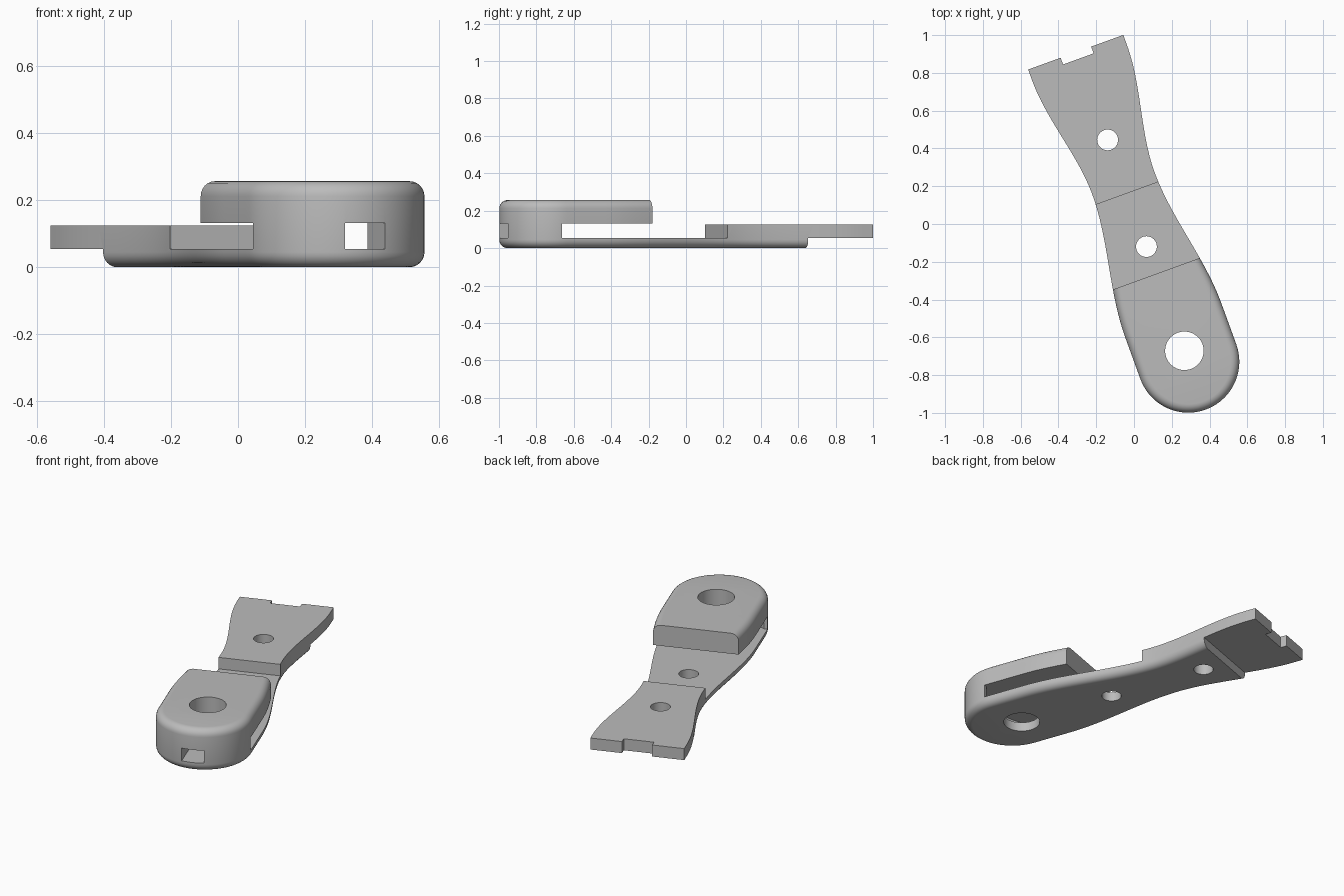
import bpy, bmesh, math
from mathutils import Matrix

if "Cube" in bpy.data.objects:
    bpy.data.objects.remove(bpy.data.objects["Cube"])

MID = 0.021                      # centre line offset of the link
TILT = Matrix.Rotation(math.radians(20), 4, 'Z')
ROUND, TIP_Y, END_Y, TIP_R, TOP = 0.045, -0.783, 0.96, 0.27, 0.257
FLOOR, PLATE, ROOF = 0.055, 0.125, 0.132

grey = bpy.data.materials.new("plain grey")
grey.use_nodes = True
colour = (0.5, 0.5, 0.5, 1)
grey.diffuse_color = colour
grey.node_tree.nodes["Principled BSDF"].inputs["Base Color"].default_value = colour


def half_width(y):
    """Waisted side profile: wide at both ends, narrow in the middle."""
    far, wide = (0.9, 0.268) if y > 0.22 else (-0.55, TIP_R)
    t = min(1, (y - 0.22) / (far - 0.22))
    return 0.175 + (wide - 0.175) * t * t * (3 - 2 * t)


def outline(inset):
    """Closed plan outline, rounded at the front tip."""
    steps = 48
    ys = [TIP_Y + (END_Y - TIP_Y) * i / steps for i in range(steps + 1)]
    right = [(MID + half_width(y) - inset, y) for y in ys]
    left = [(2 * MID - x, y) for x, y in reversed(right)]
    r = TIP_R - inset
    angles = [math.pi * (1 + i / 40) for i in range(1, 40)]
    tip = [(MID + r * math.cos(a), TIP_Y + r * math.sin(a)) for a in angles]
    return right + left + tip


def loft(name, levels):
    """Solid through stacked loops given as (z, points)."""
    bm = bmesh.new()
    rings = [[bm.verts.new((x, y, z)) for x, y in pts] for z, pts in levels]
    n = len(rings[0])
    for a, b in zip(rings, rings[1:]):
        for i in range(n):
            j = (i + 1) % n
            bm.faces.new((a[i], a[j], b[j], b[i]))
    bm.faces.new(rings[0][::-1])
    bm.faces.new(rings[-1])
    bmesh.ops.recalc_face_normals(bm, faces=bm.faces)
    bm.transform(TILT)
    mesh = bpy.data.meshes.new(name)
    bm.to_mesh(mesh)
    bm.free()
    mesh.materials.append(grey)
    obj = bpy.data.objects.new(name, mesh)
    bpy.context.collection.objects.link(obj)
    return obj


def cut(name, points, z0, z1):
    cutter = loft(name, [(z0, points), (z1, points)])
    cutter.hide_render = True
    mod = link.modifiers.new(name, 'BOOLEAN')
    mod.operation, mod.solver, mod.object = 'DIFFERENCE', 'EXACT', cutter
    bpy.ops.object.modifier_apply(modifier=mod.name)
    bpy.data.objects.remove(cutter)


def box(x0, x1, y0, y1):
    return [(x0, y0), (x1, y0), (x1, y1), (x0, y1)]


def circle(y, r):
    angles = [math.tau * i / 48 for i in range(48)]
    return [(MID + r * math.cos(a), y + r * math.sin(a)) for a in angles]


# Full-height body with rounded lower and upper rims
rim = [math.pi / 2 * i / 6 for i in range(7)]
lower = [(ROUND * (1 - math.cos(a)), ROUND * (1 - math.sin(a))) for a in rim]
levels = [(z, outline(d)) for z, d in lower]
levels += [(TOP - z, outline(d)) for z, d in reversed(lower)]
link = loft("hinge_link", levels)
bpy.context.view_layer.objects.active = link
link.select_set(True)

# Steps: open channel, lowered rear plate, raised tail underside
cut("channel", box(-1, 1, -0.288, 0.165), FLOOR, 1)
cut("plate_top", box(-1, 1, 0.1, 2), PLATE, 1)
cut("tail_underside", box(-1, 1, 0.604, 2), -1, FLOOR)

# Side-to-side slot under the cap with a curved front wall
arc = [math.radians(a) for a in range(230, 311, 4)]
slot = [(MID + 0.386 * math.cos(a), -0.514 + 0.386 * math.sin(a)) for a in arc]
slot = [(-1, slot[0][1])] + slot + [(1, slot[-1][1]), (1, -0.2), (-1, -0.2)]
cut("cap_slot", slot, FLOOR, ROOF)

# Front window and matching tail notch
cut("front_window", box(-0.041, 0.087, -2, -0.8), FLOOR, ROOF)
cut("tail_notch", box(-0.064, 0.108, END_Y - 0.038, 2), -1, 1)

# Through holes
for y, r in ((-0.722, 0.102), (-0.135, 0.055), (0.466, 0.055)):
    cut("hole", circle(y, r), -1, 1)

bpy.ops.object.shade_smooth_by_angle(angle=math.radians(30))
